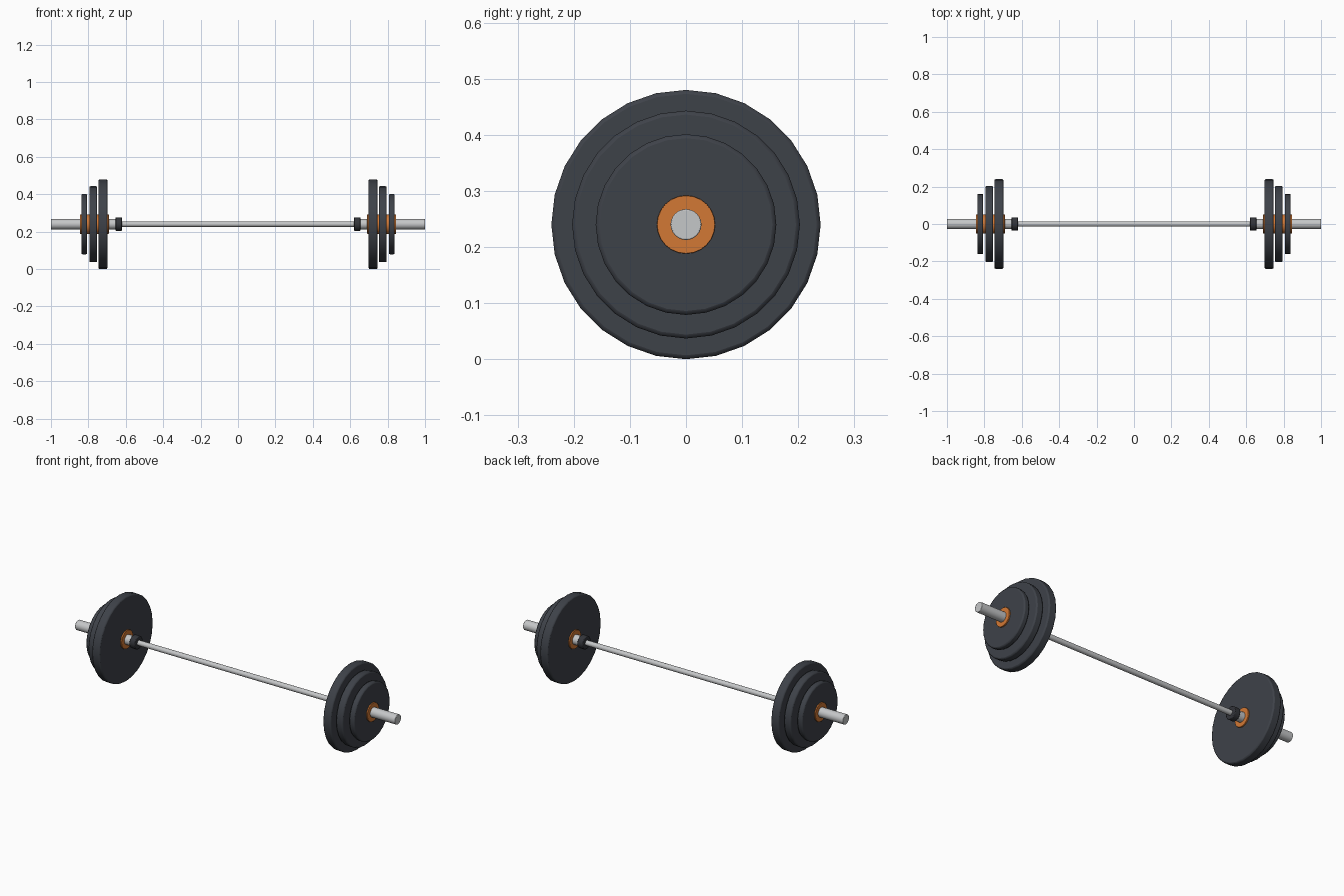
import bpy, math

if "Cube" in bpy.data.objects:
    bpy.data.objects.remove(bpy.data.objects["Cube"])

AXIS_Z = 0.24


def material(name, rgb):
    m = bpy.data.materials.new(name)
    m.diffuse_color = (*rgb, 1)
    m.use_nodes = True
    m.node_tree.nodes["Principled BSDF"].inputs["Base Color"].default_value = m.diffuse_color
    return m


STEEL = material("brushed steel", (0.56, 0.57, 0.58))
RUBBER = material("dark rubber", (0.048, 0.054, 0.066))
ORANGE = material("orange hub", (0.65, 0.19, 0.035))
BLACK = material("black collar", (0.033, 0.035, 0.042))


def disc(name, x0, x1, radius, sides, mat, bevel=0.0):
    """Cylinder along x from x0 to x1 with chamfered rims."""
    bpy.ops.mesh.primitive_cylinder_add(
        vertices=sides, radius=radius, depth=abs(x1 - x0),
        location=((x0 + x1) / 2, 0, AXIS_Z), rotation=(0, math.pi / 2, 0))
    ob = bpy.context.object
    ob.name = name
    ob.data.materials.append(mat)
    if bevel:
        mod = ob.modifiers.new("rim", "BEVEL")
        mod.width = bevel
        mod.segments = 2
        mod.limit_method = 'ANGLE'
        mod.angle_limit = math.radians(40)
    bpy.ops.object.shade_smooth_by_angle(angle=math.radians(35))
    return ob


# thin grip bar
disc("bar", -0.66, 0.66, 0.0145, 20, STEEL)

# plates: name, inner x, outer x, radius
PLATES = [("large_plate", 0.698, 0.746, 0.24),
          ("medium_plate", 0.753, 0.795, 0.203),
          ("small_plate", 0.806, 0.838, 0.161)]

for side, s in (("left", -1), ("right", 1)):
    # sleeve and stop collar
    disc(f"{side}_sleeve", s * 0.64, s * 1.0, 0.0275, 24, STEEL, 0.002)
    disc(f"{side}_collar", s * 0.62, s * 0.655, 0.036, 24, BLACK, 0.004)
    # plates with slightly proud hubs
    for name, x0, x1, r in PLATES:
        disc(f"{side}_{name}", s * x0, s * x1, r, 28, RUBBER, 0.007)
        disc(f"{side}_{name}_hub", s * (x0 - 0.007), s * (x1 + 0.007),
             0.052, 24, ORANGE, 0.001)
